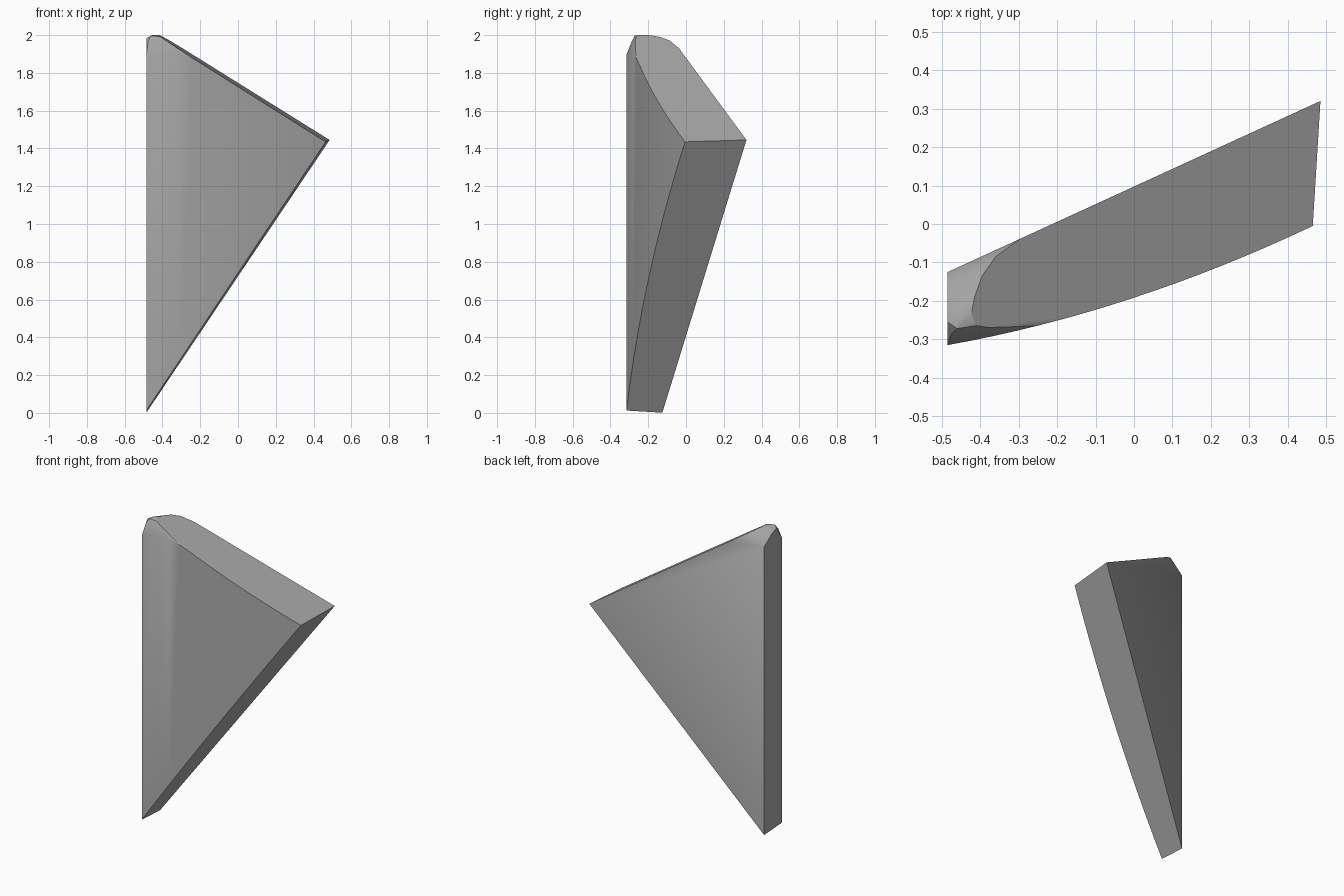
import bpy, bmesh, math

cube = bpy.data.objects.get("Cube")
if cube:
    bpy.data.objects.remove(cube, do_unlink=True)

LEFT, TIP = -0.485, 0.465


def front_y(x):
    """Gently bowed front surface."""
    t = (x - LEFT) / (TIP - LEFT)
    return -0.315 + 0.31 * t - 0.14 * t * (1 - t)


def back_y(x):
    """Flat back surface."""
    return 0.0975 + 0.459 * x


def top_z(x, y):
    """Slanted upper plane."""
    return 1.435 - 0.656 * (x - TIP) + 0.0712 * (y + 0.005)


def low_z(x, y):
    """Slanted lower plane."""
    return 1.435 + 1.517 * (x - TIP) - 0.06 * (y + 0.005)


# Bowed front: matching points on the lower and upper edges
pts = []
steps = 16
for i in range(steps + 1):
    x = LEFT + (TIP - LEFT) * i / steps
    y = front_y(x)
    pts.append((x, y, low_z(x, y)))
    if x > -0.22:
        pts.append((x, y, top_z(x, y)))
    else:
        # front shoulder rolls back towards the blunt upper corner
        f = (-0.22 - x) / (-0.22 - LEFT)
        pts.append((x, y, top_z(x, y) - 0.02 * f - 0.12 * f * f))

# Flat back
pts += [(LEFT, back_y(LEFT), low_z(LEFT, back_y(LEFT))),
        (0.485, 0.32, 1.445),
        (LEFT, back_y(LEFT), 1.91)]

# Rounded end of the upper plane
for x, y in [(-0.295, back_y(-0.295)), (-0.36, -0.085), (-0.395, -0.135),
             (-0.415, -0.19), (-0.423, -0.235), (-0.41, -0.264),
             (-0.38, -0.269), (-0.33, -0.268), (-0.27, -0.26)]:
    pts.append((x, y, top_z(x, y)))

# Blunt upper corner
pts += [(LEFT, -0.306, 1.9), (-0.475, -0.286, 1.97), (-0.46, -0.272, 1.997),
        (LEFT, -0.255, 1.985), (LEFT, -0.21, 1.97), (-0.455, -0.24, 2.0)]

bm = bmesh.new()
for p in pts:
    bm.verts.new(p)
hull = bmesh.ops.convex_hull(bm, input=bm.verts)
loose = [v for v in bm.verts if not v.link_faces]
bmesh.ops.delete(bm, geom=loose, context='VERTS')
bmesh.ops.dissolve_limit(bm, angle_limit=math.radians(0.6),
                         verts=bm.verts, edges=bm.edges)
bmesh.ops.recalc_face_normals(bm, faces=bm.faces)

mesh = bpy.data.meshes.new("shard")
bm.to_mesh(mesh)
bm.free()
shard = bpy.data.objects.new("shard", mesh)
bpy.context.collection.objects.link(shard)

# Plain grey stone
grey = bpy.data.materials.new("stone grey")
grey.use_nodes = True
colour = (0.4, 0.4, 0.4, 1)
grey.diffuse_color = colour
grey.node_tree.nodes["Principled BSDF"].inputs["Base Color"].default_value = colour
mesh.materials.append(grey)

bpy.context.view_layer.objects.active = shard
shard.select_set(True)
bpy.ops.object.shade_smooth_by_angle(angle=math.radians(25))
